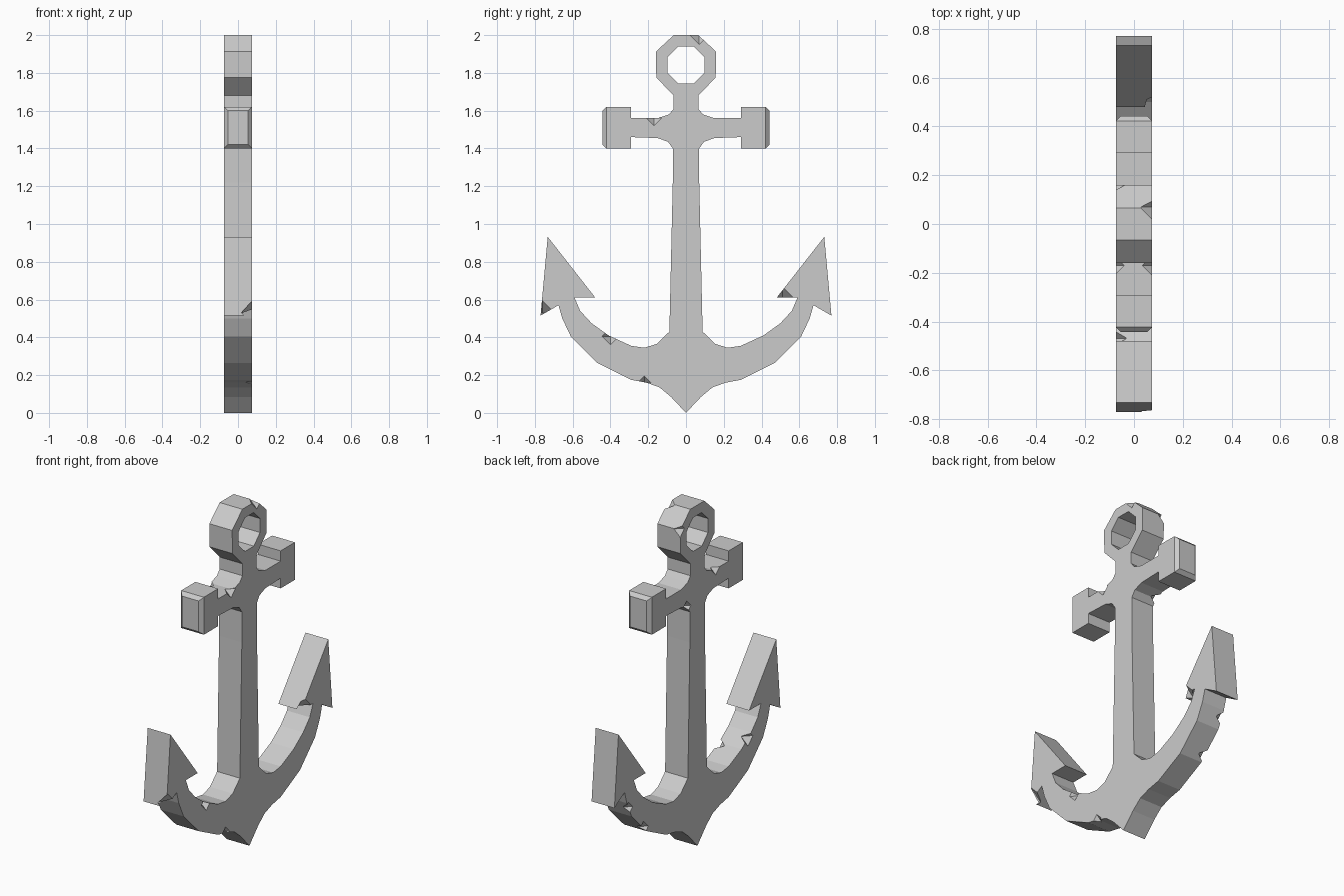
import bpy, bmesh, math
from mathutils import Matrix, Vector

cube = bpy.data.objects.get("Cube")
if cube:
    bpy.data.objects.remove(cube, do_unlink=True)

HALF = 0.074  # half thickness along x

stone = bpy.data.materials.new("weathered_grey")
stone.use_nodes = True
colour = (0.6, 0.6, 0.6, 1)
stone.diffuse_color = colour
stone.node_tree.nodes["Principled BSDF"].inputs["Base Color"].default_value = colour


def make_object(name, bm):
    mesh = bpy.data.meshes.new(name)
    bm.to_mesh(mesh)
    bm.free()
    obj = bpy.data.objects.new(name, mesh)
    bpy.context.collection.objects.link(obj)
    mesh.materials.append(stone)
    return obj


def add_loop(bm, points):
    verts = [bm.verts.new((-HALF, y, z)) for y, z in points]
    for a, b in zip(verts, verts[1:] + verts[:1]):
        bm.edges.new((a, b))


# Half outline (y, z), from the bottom point up to the ring
crown = [(0, 0), (.08, .085), (.14, .135), (.21, .16), (.29, .175), (.47, .265)]
fluke = [(.61, .405), (.655, .5), (.675, .57), (.77, .515), (.732, .932), (.48, .61), (.59, .61)]
inner_arm = [(.56, .54), (.5, .475), (.41, .41), (.29, .355), (.22, .345), (.155, .365), (.088, .43)]
shank = [(.07, 1.22), (.07, 1.4), (.095, 1.435), (.15, 1.455)]
crossbar = [(.29, 1.46), (.29, 1.4), (.442, 1.4), (.442, 1.62), (.29, 1.62), (.29, 1.56)]
neck = [(.15, 1.56), (.09, 1.58), (.065, 1.61), (.065, 1.68)]
ring = [(.157, 1.775), (.16, 1.912), (.065, 2)]
half = crown + fluke + inner_arm + shank + crossbar + neck + ring
outline = half + [(-y, z) for y, z in reversed(half[1:])]
eye = [(.107 * math.cos(a), 1.842 + .107 * math.sin(a))
       for a in (math.radians(22.5 + 45 * i) for i in range(8))]

# Anchor body: fill the outline with its eye, then extrude
bm = bmesh.new()
add_loop(bm, outline)
add_loop(bm, eye)
bmesh.ops.triangle_fill(bm, edges=bm.edges[:], use_beauty=True)
out = bmesh.ops.extrude_face_region(bm, geom=bm.faces[:])
moved = [g for g in out["geom"] if isinstance(g, bmesh.types.BMVert)]
bmesh.ops.translate(bm, verts=moved, vec=(2 * HALF, 0, 0))
bmesh.ops.recalc_face_normals(bm, faces=bm.faces[:])
bmesh.ops.dissolve_limit(bm, angle_limit=0.01, verts=bm.verts[:], edges=bm.edges[:])

# Chamfer the crossbar end blocks
ends = [f for f in bm.faces if all(abs(abs(v.co.y) - .442) < .002 for v in f.verts)]
rim = list({e for f in ends for e in f.edges})
bmesh.ops.bevel(bm, geom=rim, offset=.02, segments=1, affect="EDGES")
anchor = make_object("anchor", bm)

# Chipped edges: side, y, z, radius
chips = [
    (1, -.17, 1.56, .04), (1, -.4, .405, .045), (1, -.76, .53, .065),
    (1, .51, .61, .06), (1, .07, 2, .05), (1, -.22, .16, .035),
    (-1, -.17, 1.56, .035), (-1, -.47, .45, .045), (-1, .1, 1.435, .04),
    (-1, .5, .29, .045), (-1, .64, .46, .04), (-1, .16, 1.91, .04),
]
bm = bmesh.new()
for side, y, z, r in chips:
    rows = [Vector(axis) * s for axis in Matrix.Identity(3) for s in (-1, 1)]
    verts = [bm.verts.new(Vector((side * HALF, y, z)) + d * r) for d in rows]
    bmesh.ops.convex_hull(bm, input=verts)
bmesh.ops.recalc_face_normals(bm, faces=bm.faces[:])
cutter = make_object("chip_cutter", bm)
cutter.hide_render = True

cut = anchor.modifiers.new("chips", "BOOLEAN")
cut.operation = "DIFFERENCE"
cut.solver = "EXACT"
cut.object = cutter
bpy.context.view_layer.objects.active = anchor
anchor.select_set(True)
bpy.ops.object.modifier_apply(modifier=cut.name)
bpy.data.objects.remove(cutter, do_unlink=True)
